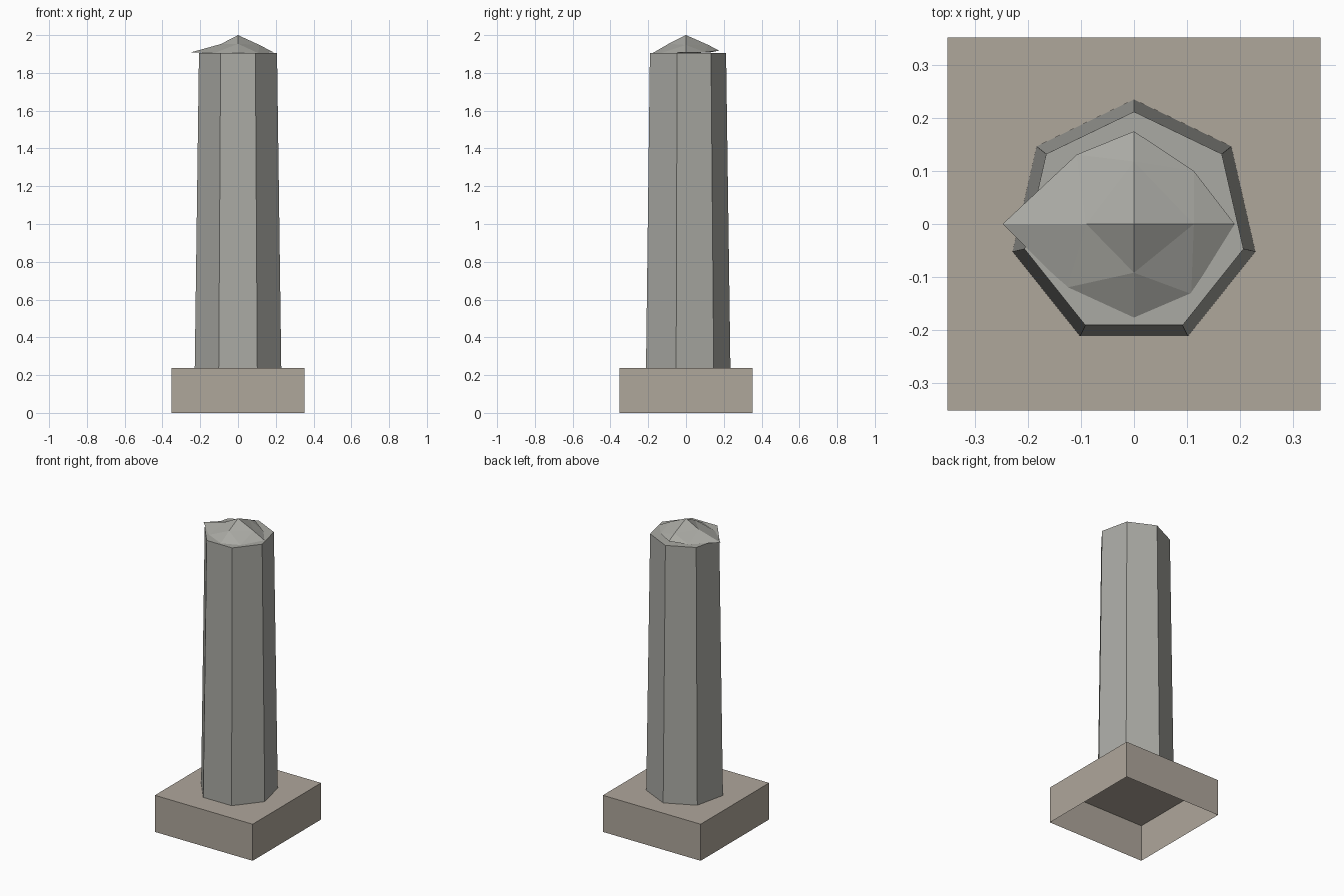
import bpy, bmesh
from math import sin, cos, pi

if "Cube" in bpy.data.objects:
    bpy.data.objects.remove(bpy.data.objects["Cube"])


def material(name, rgb):
    m = bpy.data.materials.new(name)
    m.diffuse_color = (*rgb, 1)
    m.use_nodes = True
    m.node_tree.nodes["Principled BSDF"].inputs["Base Color"].default_value = m.diffuse_color
    return m


def build(name, bm, mat):
    bmesh.ops.recalc_face_normals(bm, faces=bm.faces)
    me = bpy.data.meshes.new(name)
    bm.to_mesh(me)
    bm.free()
    me.materials.append(mat)
    ob = bpy.data.objects.new(name, me)
    bpy.context.collection.objects.link(ob)
    return ob


def ring(bm, n, r, z):
    # first corner points to +y
    return [bm.verts.new((r * sin(2 * pi * i / n), r * cos(2 * pi * i / n), z))
            for i in range(n)]


tan = material("tan_stone", (0.43, 0.385, 0.33))
grey = material("grey_stone", (0.40, 0.40, 0.37))

# Square plinth, hollow and open underneath
bm = bmesh.new()
bmesh.ops.create_cube(bm, size=1)
for v in bm.verts:
    v.co = (v.co.x * 0.704, v.co.y * 0.704, (v.co.z + 0.5) * 0.238)
bottom = [f for f in bm.faces if all(v.co.z < 0.01 for v in f.verts)]
bmesh.ops.delete(bm, geom=bottom, context='FACES_ONLY')
build("plinth", bm, tan)

# Tapered seven-sided shaft with a flat top
bm = bmesh.new()
lo, hi = ring(bm, 7, 0.235, 0.238), ring(bm, 7, 0.212, 1.905)
for i in range(7):
    j = (i + 1) % 7
    bm.faces.new((lo[i], lo[j], hi[j], hi[i]))
bm.faces.new(hi)
build("shaft", bm, grey)

# Weathered cap: four-sided pyramid split once, with its points shifted
# (order: north, east, south, west)
corners = [(0, 0.175, 1.918), (0.19, 0, 1.908), (0, -0.18, 1.903), (-0.248, 0, 1.909)]
ridges = [(0, 0.118, 1.948), (0.113, 0, 1.948), (0, -0.092, 1.954), (-0.09, 0, 1.953)]
sides = [(0.113, 0.10, 1.909), (0.108, -0.132, 1.904),
         (-0.127, -0.12, 1.904), (-0.108, 0.131, 1.909)]
bm = bmesh.new()
apex = bm.verts.new((0, 0, 2.0))
c, r, s = [[bm.verts.new(p) for p in pts] for pts in (corners, ridges, sides)]
for i in range(4):
    j = (i + 1) % 4
    for tri in ((apex, r[i], r[j]), (r[i], s[i], r[j]),
                (r[i], c[i], s[i]), (r[j], s[i], c[j])):
        bm.faces.new(tri)
# underside of the cap
centre = bm.verts.new((0, 0, 1.903))
rim = [v for pair in zip(c, s) for v in pair]
for i in range(8):
    bm.faces.new((centre, rim[i], rim[(i + 1) % 8]))
build("cap", bm, grey)
